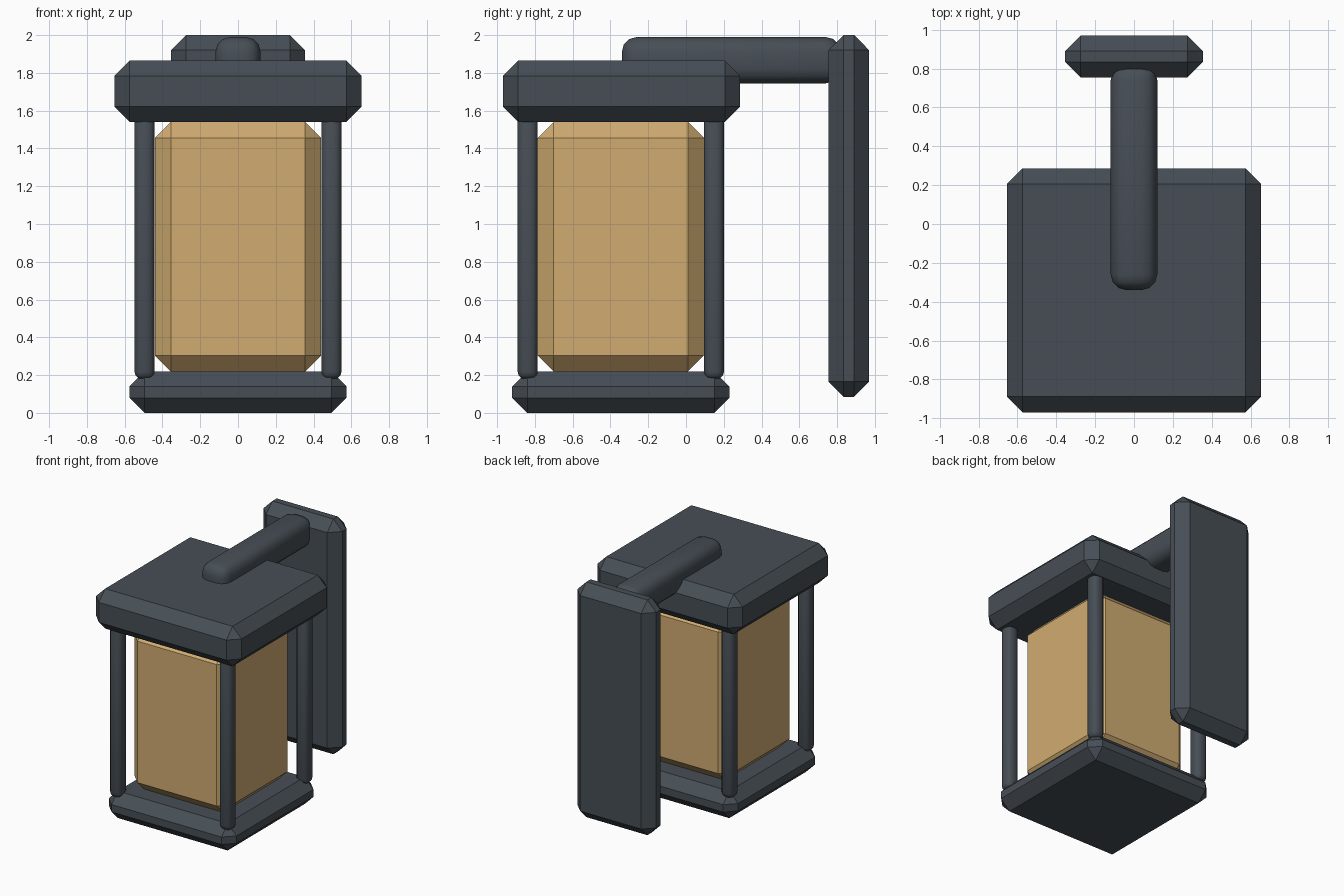
import bpy
import bmesh
import math

if "Cube" in bpy.data.objects:
    bpy.data.objects.remove(bpy.data.objects["Cube"])


def material(name, rgb):
    m = bpy.data.materials.new(name)
    m.diffuse_color = (*rgb, 1)
    m.use_nodes = True
    m.node_tree.nodes["Principled BSDF"].inputs["Base Color"].default_value = m.diffuse_color
    return m


METAL = material("dark slate metal", (0.062, 0.076, 0.091))
GLASS = material("amber glass", (0.63, 0.41, 0.165))


def block(name, lo, hi, mat, bevel, segments=1):
    """Bevelled box between two corners; rounded boxes are shaded smooth."""
    bm = bmesh.new()
    bmesh.ops.create_cube(bm, size=1)
    for v in bm.verts:
        for i in range(3):
            v.co[i] = lo[i] if v.co[i] < 0 else hi[i]
    bmesh.ops.bevel(bm, geom=bm.edges[:], offset=bevel, segments=segments,
                    profile=0.5, affect='EDGES', clamp_overlap=True)
    bmesh.ops.recalc_face_normals(bm, faces=bm.faces[:])
    mesh = bpy.data.meshes.new(name)
    bm.to_mesh(mesh)
    bm.free()
    mesh.materials.append(mat)
    ob = bpy.data.objects.new(name, mesh)
    bpy.context.collection.objects.link(ob)
    if segments > 1:
        bpy.ops.object.select_all(action='DESELECT')
        ob.select_set(True)
        bpy.context.view_layer.objects.active = ob
        bpy.ops.object.shade_smooth_by_angle(angle=math.radians(35))
    return ob


# Lantern body: base, glass and cap
block("lantern_base", (-0.575, -0.92, 0), (0.575, 0.23, 0.22), METAL, 0.08)
block("lantern_glass", (-0.44, -0.785, 0.22), (0.44, 0.095, 1.54), GLASS, 0.084)
block("lantern_cap", (-0.655, -0.97, 1.54), (0.655, 0.287, 1.865), METAL, 0.081)

# Corner posts
R = 0.053
for xname, x in (("left", -0.495), ("right", 0.495)):
    for yname, y in (("front", -0.838), ("back", 0.148)):
        block(f"{yname}_{xname}_post", (x - R, y - R, 0.178),
              (x + R, y + R, 1.585), METAL, 0.04, 3)

# Wall bracket: arm and back plate
block("bracket_arm", (-0.12, -0.34, 1.745), (0.12, 0.82, 1.99), METAL, 0.08, 3)
block("wall_plate", (-0.355, 0.755, 0.085), (0.355, 0.97, 2.0), METAL, 0.08)
